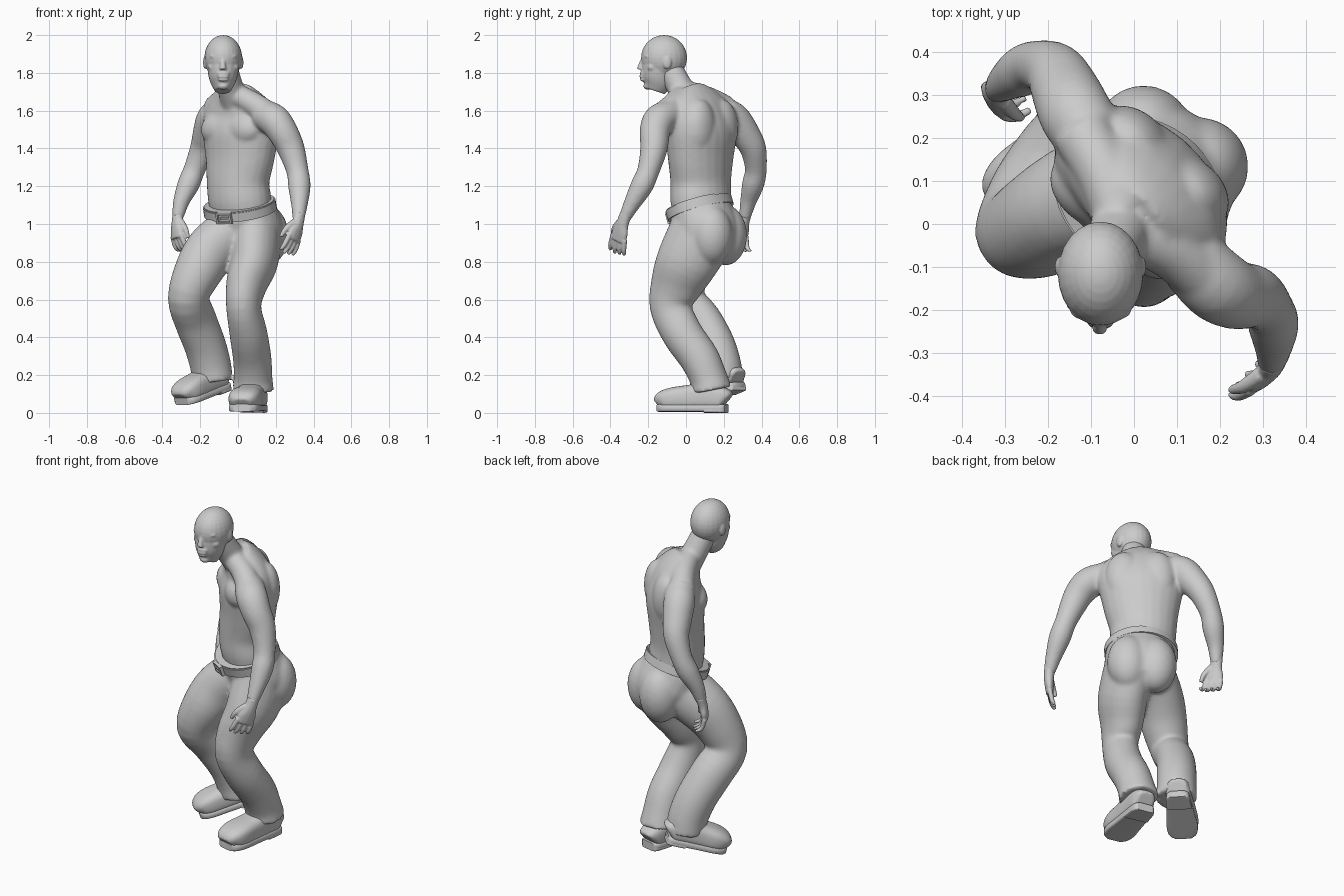
import bpy
import bmesh
import math
from mathutils import Vector, Matrix

default_cube = bpy.data.objects.get("Cube")
if default_cube:
    bpy.data.objects.remove(default_cube, do_unlink=True)

grey = bpy.data.materials.new("plain grey")
grey.use_nodes = True
grey.diffuse_color = (.6, .6, .6, 1)
shader = next(n for n in grey.node_tree.nodes if n.type == 'BSDF_PRINCIPLED')
shader.inputs["Base Color"].default_value = grey.diffuse_color

UP = Vector((0, 0, 1))
CHEST = Vector((-.65, -.76, 0)).normalized()   # way the chest faces
HIPS = Vector((-.5, -.87, 0)).normalized()     # way the hips face


def frame(along, facing):
    """Width, depth and length axes of a cross-section."""
    along = along.normalized()
    side = along.cross(facing).normalized()
    return side, side.cross(along), along


def loft(bm, stations, facing, power=2.0, steps=4, sides=24):
    """Smooth tube through stations of x, y, z, half width, half depth."""
    keys = [Vector(s if len(s) == 5 else (*s, s[-1])) for s in stations]
    padded = [keys[0]] + keys + [keys[-1]]
    path = []
    for a, b, c, d in zip(padded, padded[1:], padded[2:], padded[3:]):
        for k in range(steps):
            t = k / steps
            path.append(b + (c - a) * (t / 2) + (a * 2 - b * 5 + c * 4 - d) * (t * t / 2)
                        + (b * 3 - a - c * 3 + d) * (t ** 3 / 2))
    path.append(keys[-1])
    rings = []
    for i, p in enumerate(path):
        before, after = path[max(i - 1, 0)], path[min(i + 1, len(path) - 1)]
        side, depth, _ = frame(Vector(after[:3]) - Vector(before[:3]), facing)
        ring = []
        for j in range(sides):
            a = math.tau * j / sides
            u, v = (math.copysign(abs(f) ** (2 / power), f) for f in (math.cos(a), math.sin(a)))
            ring.append(bm.verts.new(Vector(p[:3]) + side * (u * p[3]) + depth * (v * p[4])))
        rings.append(ring)
    for low, high in zip(rings, rings[1:]):
        for j in range(sides):
            n = (j + 1) % sides
            bm.faces.new((low[j], low[n], high[n], high[j]))
    bm.faces.new(rings[0][::-1])
    bm.faces.new(rings[-1])


def ball(bm, center, size, facing=Vector((0, -1, 0))):
    """Ellipsoid sized by half width, half depth, half height."""
    side, depth, up = frame(UP, facing)
    turn = Matrix((side, depth, up)).transposed().to_4x4()
    bmesh.ops.create_uvsphere(bm, u_segments=24, v_segments=16, radius=1,
                              matrix=Matrix.Translation(center) @ turn @ Matrix.Diagonal((*size, 1)))


def finish(name, bm, voxel=0, relax=4):
    """Turn the mesh into an object, fusing overlapping volumes if asked."""
    bmesh.ops.recalc_face_normals(bm, faces=bm.faces[:])
    mesh = bpy.data.meshes.new(name)
    bm.to_mesh(mesh)
    bm.free()
    mesh.materials.append(grey)
    obj = bpy.data.objects.new(name, mesh)
    bpy.context.scene.collection.objects.link(obj)
    if voxel:
        fuse = obj.modifiers.new("fuse", 'REMESH')
        fuse.mode = 'VOXEL'
        fuse.voxel_size = voxel
        fuse.use_smooth_shade = True
        soften = obj.modifiers.new("soften", 'SMOOTH')
        soften.factor = .5
        soften.iterations = relax
    else:
        bpy.ops.object.select_all(action='DESELECT')
        obj.select_set(True)
        bpy.context.view_layer.objects.active = obj
        bpy.ops.object.shade_smooth_by_angle(angle=math.radians(40))


# Torso, neck and arms
body = bmesh.new()
loft(body, [(.02, .09, 1.02, .17, .13), (.01, .08, 1.12, .18, .148), (0, .078, 1.22, .18, .145),
            (.01, .078, 1.35, .205, .148), (.015, .078, 1.48, .23, .155),
            (.015, .065, 1.58, .23, .13), (0, .04, 1.65, .18, .105), (-.02, .01, 1.7, .1, .08)], CHEST)
loft(body, [(-.01, .03, 1.62, .075), (-.04, -.03, 1.72, .07), (-.07, -.09, 1.83, .068)], CHEST)
loft(body, [(-.03, .02, 1.69, .065), (-.07, .12, 1.66, .065), (-.12, .21, 1.61, .07)], UP)
loft(body, [(0, -.03, 1.68, .06), (.08, -.06, 1.635, .065), (.15, -.11, 1.585, .07)], UP)
loft(body, [(.13, -.08, 1.58, .08), (.19, -.14, 1.55, .086), (.235, -.165, 1.49, .081),
            (.28, -.17, 1.4, .073), (.315, -.2, 1.28, .059), (.325, -.235, 1.2, .06),
            (.325, -.29, 1.1, .044), (.32, -.33, 1.02, .031)], CHEST)
loft(body, [(-.1, .2, 1.59, .08), (-.135, .255, 1.555, .086), (-.16, .31, 1.48, .08),
            (-.185, .355, 1.4, .07), (-.23, .37, 1.29, .058), (-.262, .355, 1.21, .059),
            (-.3, .33, 1.12, .044), (-.32, .31, 1.03, .031)], CHEST)
across = UP.cross(CHEST)
for s in (-1, 1):
    core = Vector((.015, .075, 1.5)) + across * (s * .09)
    ball(body, core + CHEST * .08, (.105, .07, .085), CHEST)           # chest muscle
    ball(body, core - CHEST * .075 + UP * .01, (.1, .075, .15), CHEST)  # shoulder blade
finish("torso_and_arms", body, .009, 12)


# Hands
def hand(name, wrist, down, thumb, palm, curl, scale):
    bm = bmesh.new()
    wrist, down, thumb, palm = (Vector(v) for v in (wrist, down, thumb, palm))
    down.normalize()
    thumb = (thumb - down * thumb.dot(down)).normalized()
    palm = (palm - down * palm.dot(down) - thumb * palm.dot(thumb)).normalized()

    def strand(points, radii):
        loft(bm, [(*(wrist + (down * a + thumb * b + palm * c) * scale), w * scale, d * scale)
                  for (a, b, c), (w, d) in zip(points, radii)], palm, sides=12)

    strand([(-.03, 0, 0), (.02, 0, 0), (.06, 0, .004), (.1, 0, .01)],
           [(.029, .026), (.032, .024), (.044, .021), (.043, .017)])
    for i in range(4):
        b = .036 - .024 * i
        reach = .04 - .004 * abs(i - 1)
        strand([(.085, b, .008), (.1 + reach, b * 1.15, .01 + reach * curl),
                (.1 + reach * (2 - curl), b * 1.2, .01 + reach * 2.2 * curl)],
               [(.0125, .0125), (.0115, .0115), (.008, .008)])
    strand([(.02, .02, .005), (.06, .05, .022), (.1, .056, .04)],
           [(.02, .018), (.014, .014), (.009, .009)])
    finish(name, bm, .005, 3)


hand("left_hand", (.32, -.33, 1.02), (-.17, -.32, -.93), (-.6, -.8, 0), (-.8, .6, 0), .35, 1.15)
hand("right_hand", (-.32, .31, 1.03), (-.12, -.3, -.95), (.5, -.85, 0), (.85, .5, 0), .85, 1.1)

# Head with face and ears
head = bmesh.new()
mid = Vector((-.078, -.12, 1.88))


def feature(x, y, z, *size):
    ball(head, mid + Vector((x, y, z)), size)


feature(0, .004, 0, .1, .122, .12)
loft(head, [(-.078, -.13, 1.9, .086, .1), (-.079, -.145, 1.82, .083, .09),
            (-.08, -.15, 1.755, .069, .08), (-.08, -.165, 1.705, .042, .056)], Vector((0, -1, 0)))
loft(head, [(-.08, -.222, 1.88, .012), (-.08, -.237, 1.845, .014), (-.08, -.242, 1.818, .019)], UP)
feature(0, -.1, -.085, .036, .025, .02)     # muzzle
feature(0, -.113, -.1, .031, .014, .008)    # upper lip
feature(0, -.11, -.116, .028, .014, .009)   # lower lip
feature(0, -.08, -.15, .03, .026, .02)      # chin
for s in (-1, 1):
    feature(s * .037, -.08, .008, .036, .024, .012)   # brow
    feature(s * .037, -.079, -.022, .019, .018, .01)  # eye
    feature(s * .052, -.06, -.05, .03, .028, .024)    # cheek
    feature(s * .096, .02, -.025, .011, .023, .035)   # ear
finish("head", head, .005, 6)

# Trousers
trousers = bmesh.new()
loft(trousers, [(.06, .12, .85, .15, .14), (.055, .115, .95, .19, .168),
                (.035, .095, 1.02, .192, .165), (.01, .07, 1.085, .185, .158)], HIPS)
loft(trousers, [(.1, .08, .94, .13, .18), (.085, .005, .8, .125, .165), (.045, -.05, .68, .108, .14),
                (.03, -.08, .56, .092, .113), (.055, -.02, .42, .1, .108), (.075, .07, .29, .102, .105),
                (.08, .12, .18, .103, .1), (.08, .135, .12, .112, .11)], Vector((-.2, -1, 0)))
loft(trousers, [(-.02, .1, .96, .14, .15), (-.14, .05, .86, .13, .145), (-.215, 0, .74, .125, .128),
                (-.262, -.01, .61, .105, .112), (-.225, .08, .49, .105, .115),
                (-.175, .15, .36, .108, .112), (-.145, .185, .25, .108, .11),
                (-.135, .195, .17, .112, .106)], Vector((-.75, -.6, 0)))
seat_across = UP.cross(HIPS)
for s in (-1, 1):
    ball(trousers, Vector((.055, .115, .94)) - HIPS * .065 + seat_across * (s * .075),
         (.115, .115, .16), HIPS)
finish("trousers", trousers, .01, 12)

# Belt and buckle
waist = Vector((.01, .072, 1.085))
belt_axes = frame(UP + HIPS * .33, HIPS)
belt = bmesh.new()
for height, grow in ((0, .012), (.018, .006)):
    half = belt_axes[2] * (.024 if grow > .01 else .012)
    loft(belt, [(*(waist + belt_axes[2] * height + half * e), .188 + grow, .162 + grow)
                for e in (-1, 1)], HIPS, steps=1, sides=40)
finish("belt", belt)
buckle = bmesh.new()
turn = Matrix(belt_axes).transposed().to_4x4()
for x, z, wide, tall in ((0, .024, .09, .01), (0, -.024, .09, .01), (-.04, 0, .01, .05),
                         (.04, 0, .01, .05), (.01, 0, .06, .012)):
    place = Matrix.Translation(waist) @ turn @ Matrix.Translation((x, .177, z))
    bmesh.ops.create_cube(buckle, size=1, matrix=place @ Matrix.Diagonal((wide, .018, tall, 1)))
finish("buckle", buckle)


# Shoes
def shoe(name, heel, toe):
    heel, toe = Vector(heel), Vector(toe)
    _, lift, _ = frame(toe - heel, UP)
    outline = ((0, .045, .05), (.06, .062, .062), (.3, .07, .075), (.55, .077, .068),
               (.78, .084, .062), (.93, .074, .052), (1, .048, .034))
    upper, sole = bmesh.new(), bmesh.new()
    loft(upper, [(*(heel.lerp(toe, t) + lift * (h + .012)), w + .002, h) for t, w, h in outline], UP, 2.9)
    ball(upper, heel.lerp(toe, .26) + lift * .13, (.062, .075, .08), toe - heel)
    finish(name + "_upper", upper, .008, 4)
    loft(sole, [(*(heel.lerp(toe, t) + lift * .026), w, .02) for t, w, h in outline], UP, 6)
    loft(sole, [(*(heel.lerp(toe, t) + lift * .014), w, .014) for t, w, h in outline[:3]], UP, 6)
    finish(name + "_sole", sole)


shoe("left_shoe", (.1, .215, 0), (.02, -.145, 0))
shoe("right_shoe", (-.065, .285, .12), (-.295, .065, .035))
